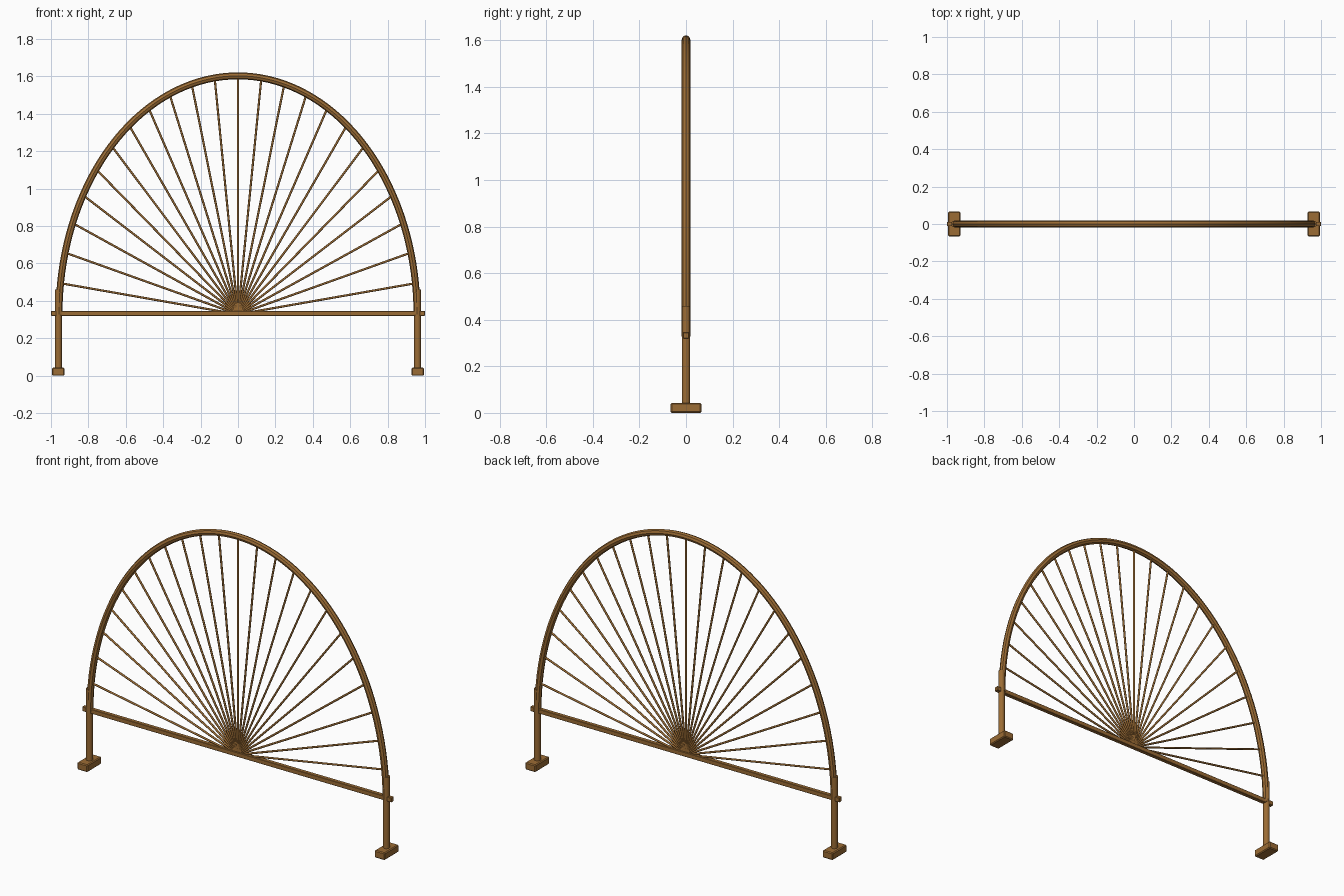
import bpy, math
from mathutils import Vector

cube = bpy.data.objects.get("Cube")
if cube:
    bpy.data.objects.remove(cube, do_unlink=True)

wood = bpy.data.materials.new("warm_brown_wood")
wood.use_nodes = True
colour = (0.33, 0.15, 0.035, 1)
wood.diffuse_color = colour
wood.node_tree.nodes["Principled BSDF"].inputs["Base Color"].default_value = colour

HUB_Z, HALF_WIDTH, RISE = 0.328, 0.957, 1.275
SPOKE_STEPS = 24


def arch_point(t):
    return Vector((HALF_WIDTH * math.cos(t), 0, HUB_Z + RISE * math.sin(t)))


def box(name, centre, size, bevel):
    bpy.ops.mesh.primitive_cube_add(size=1, location=centre)
    ob = bpy.context.object
    ob.name = name
    ob.scale = size
    bpy.ops.object.transform_apply(location=False, rotation=False, scale=True)
    ob.data.materials.append(wood)
    mod = ob.modifiers.new("soft_edges", "BEVEL")
    mod.width, mod.segments = bevel, 1


def rod(name, start, end, radius, sides):
    span = end - start
    bpy.ops.mesh.primitive_cylinder_add(vertices=sides, radius=radius, depth=span.length,
                                        location=(start + end) / 2)
    ob = bpy.context.object
    ob.name = name
    ob.rotation_euler = span.to_track_quat("Z", "Y").to_euler()
    ob.data.materials.append(wood)
    bpy.ops.object.shade_smooth_by_angle(angle=math.radians(50))


# Round bent arch
curve = bpy.data.curves.new("arch", "CURVE")
curve.dimensions = "3D"
curve.bevel_depth = 0.0185
curve.bevel_resolution = 2
curve.use_fill_caps = True
spline = curve.splines.new("POLY")
segments = 72
spline.points.add(segments)
for i, p in enumerate(spline.points):
    p.co = (*arch_point(math.pi * i / segments), 1)
curve.materials.append(wood)
arch = bpy.data.objects.new("arch", curve)
bpy.context.collection.objects.link(arch)
bpy.ops.object.select_all(action="DESELECT")
arch.select_set(True)
bpy.context.view_layer.objects.active = arch
bpy.ops.object.convert(target="MESH")
bpy.ops.object.shade_smooth_by_angle(angle=math.radians(40))

# Cross rail
box("cross_rail", (0, 0, 0.333), (2.0, 0.024, 0.026), 0.002)

# Round posts on block feet
for side, s in (("left", 1), ("right", -1)):
    rod(side + "_post", Vector((s * 0.96, 0, 0.03)), Vector((s * 0.96, 0, 0.46)), 0.018, 16)
    box(side + "_foot", (s * 0.961, 0, 0.0215), (0.066, 0.132, 0.043), 0.005)

# Spokes fanning from the middle of the rail
for i in range(1, SPOKE_STEPS):
    rod(f"spoke_{i}", Vector((0, 0, HUB_Z)), arch_point(math.pi * i / SPOKE_STEPS), 0.0058, 8)
